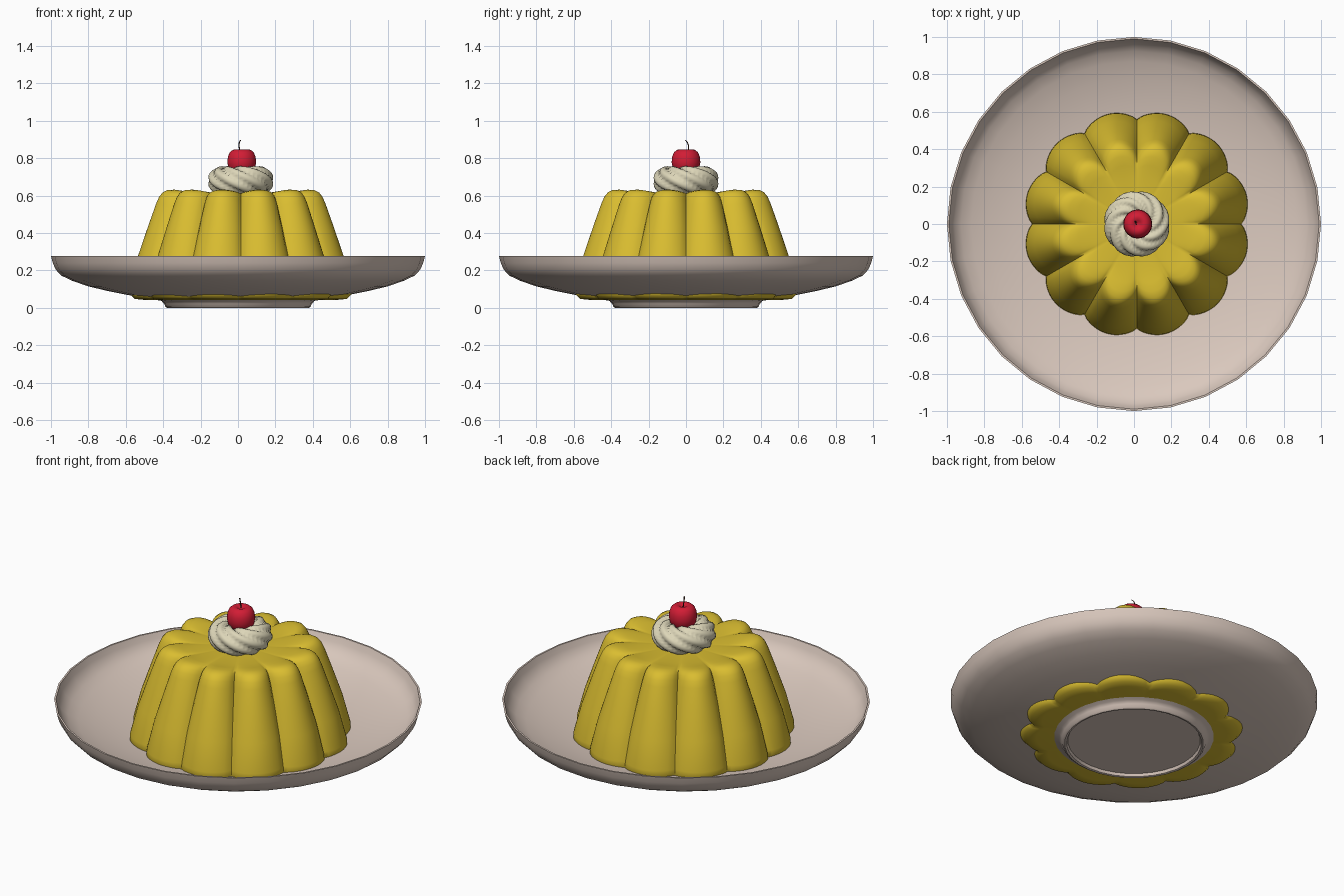
import bpy
from math import sin, cos, pi, radians

if "Cube" in bpy.data.objects:
    bpy.data.objects.remove(bpy.data.objects["Cube"])

CX = 0.015  # the dessert sits slightly right of the plate centre


def material(name, rgb):
    m = bpy.data.materials.new(name)
    m.diffuse_color = (*rgb, 1)
    m.use_nodes = True
    m.node_tree.nodes["Principled BSDF"].inputs["Base Color"].default_value = m.diffuse_color
    return m


PLATE = material("warm_china", (0.70, 0.58, 0.51))
CUSTARD = material("custard_yellow", (0.70, 0.51, 0.03))
CREAM = material("whipped_cream", (0.72, 0.67, 0.48))
RED = material("cherry_red", (0.64, 0.012, 0.035))
STEM = material("stem_brown", (0.07, 0.03, 0.02))


def grid_object(name, rows, cols, point, mat, wrap_rows=False, angle=40):
    """Surface closed around its columns; open ends are capped with a pole."""
    verts = [point(i, j) for i in range(rows) for j in range(cols)]
    faces = []
    for i in range(rows if wrap_rows else rows - 1):
        k = (i + 1) % rows
        for j in range(cols):
            n = (j + 1) % cols
            faces.append((i * cols + j, i * cols + n, k * cols + n, k * cols + j))
    if not wrap_rows:
        for row, flip in ((0, True), (rows - 1, False)):
            ring = [row * cols + j for j in range(cols)]
            centre = [sum(verts[v][a] for v in ring) / cols for a in range(3)]
            verts.append(tuple(centre))
            c = len(verts) - 1
            for j in range(cols):
                a, b = ring[j], ring[(j + 1) % cols]
                faces.append((b, a, c) if flip else (a, b, c))
    me = bpy.data.meshes.new(name)
    me.from_pydata(verts, [], faces)
    me.materials.append(mat)
    ob = bpy.data.objects.new(name, me)
    bpy.context.collection.objects.link(ob)
    bpy.ops.object.select_all(action='DESELECT')
    ob.select_set(True)
    bpy.context.view_layer.objects.active = ob
    bpy.ops.object.shade_smooth_by_angle(angle=radians(angle))
    return ob


# Plate: lathed profile from the underside recess, round the rim, to the inside
profile = [(0.36, 0.018), (0.367, 0.003), (0.378, 0.0), (0.388, 0.006),
           (0.395, 0.022), (0.41, 0.038), (0.50, 0.053), (0.60, 0.071),
           (0.70, 0.091), (0.80, 0.115), (0.89, 0.146), (0.945, 0.173),
           (0.975, 0.205), (0.99, 0.24), (1.0, 0.278), (0.99, 0.278),
           (0.977, 0.245), (0.96, 0.215), (0.925, 0.185), (0.87, 0.16),
           (0.78, 0.13), (0.65, 0.098), (0.50, 0.076), (0.30, 0.062)]


def plate_point(i, j):
    r, z = profile[i]
    a = 2 * pi * j / 32
    return (r * cos(a), r * sin(a), z)


grid_object("plate", len(profile), 32, plate_point, PLATE)

# Pudding: twelve rounded lobes; rows hold lobe radius, groove radius, lobe z, groove z
pudding = [(0.30, 0.28, 0.042, 0.042), (0.52, 0.48, 0.042, 0.042),
           (0.58, 0.535, 0.048, 0.048), (0.608, 0.56, 0.075, 0.075),
           (0.605, 0.553, 0.12, 0.12), (0.563, 0.505, 0.28, 0.28),
           (0.508, 0.442, 0.44, 0.435), (0.465, 0.392, 0.56, 0.545),
           (0.449, 0.373, 0.595, 0.575), (0.43, 0.357, 0.618, 0.594),
           (0.405, 0.34, 0.63, 0.605), (0.37, 0.318, 0.632, 0.61),
           (0.32, 0.287, 0.625, 0.612), (0.25, 0.24, 0.614, 0.612),
           (0.12, 0.12, 0.612, 0.612)]


def pudding_point(i, j):
    ro, rg, zo, zg = pudding[i]
    a = 2 * pi * j / 192
    lobe = abs(sin(6 * a)) ** 0.75
    r = rg + (ro - rg) * lobe
    return (CX + r * cos(a), r * sin(a), zg + (zo - zg) * lobe)


grid_object("pudding", len(pudding), 192, pudding_point, CUSTARD, angle=60)


# Whipped cream: twisted ring of eight strands
def cream_point(i, j):
    a, p = 2 * pi * j / 128, -pi + 2 * pi * i / 32
    ridge = abs(sin(4 * (a + 0.75 * p))) ** 0.8
    m = 0.058 + 0.02 * ridge
    r = 0.1 + m * cos(p)
    return (CX + r * cos(a), r * sin(a), 0.68 + m * sin(p))


cream = grid_object("whipped_cream", 32, 128, cream_point, CREAM, wrap_rows=True, angle=70)

# Cherry: slightly squashed ball with a dimple on top
cherry = [(0.03, 0.71), (0.055, 0.724), (0.071, 0.748), (0.077, 0.778),
          (0.074, 0.808), (0.064, 0.832), (0.048, 0.845), (0.032, 0.847),
          (0.018, 0.841), (0.007, 0.833)]


def cherry_point(i, j):
    r, z = cherry[i]
    a = 2 * pi * j / 32
    return (0.02 + r * cos(a), r * sin(a), z)


grid_object("cherry", len(cherry), 32, cherry_point, RED, angle=60)

# Stem: thin curved stalk
path = [(0.015, 0.008, 0.83), (0.008, 0.014, 0.85), (0.005, 0.014, 0.868),
        (0.007, 0.007, 0.885), (0.014, -0.003, 0.897)]


def stem_point(i, j):
    x, y, z = path[i]
    a = 2 * pi * j / 8
    return (x + 0.003 * cos(a), y + 0.003 * sin(a), z)


grid_object("cherry_stem", len(path), 8, stem_point, STEM)
